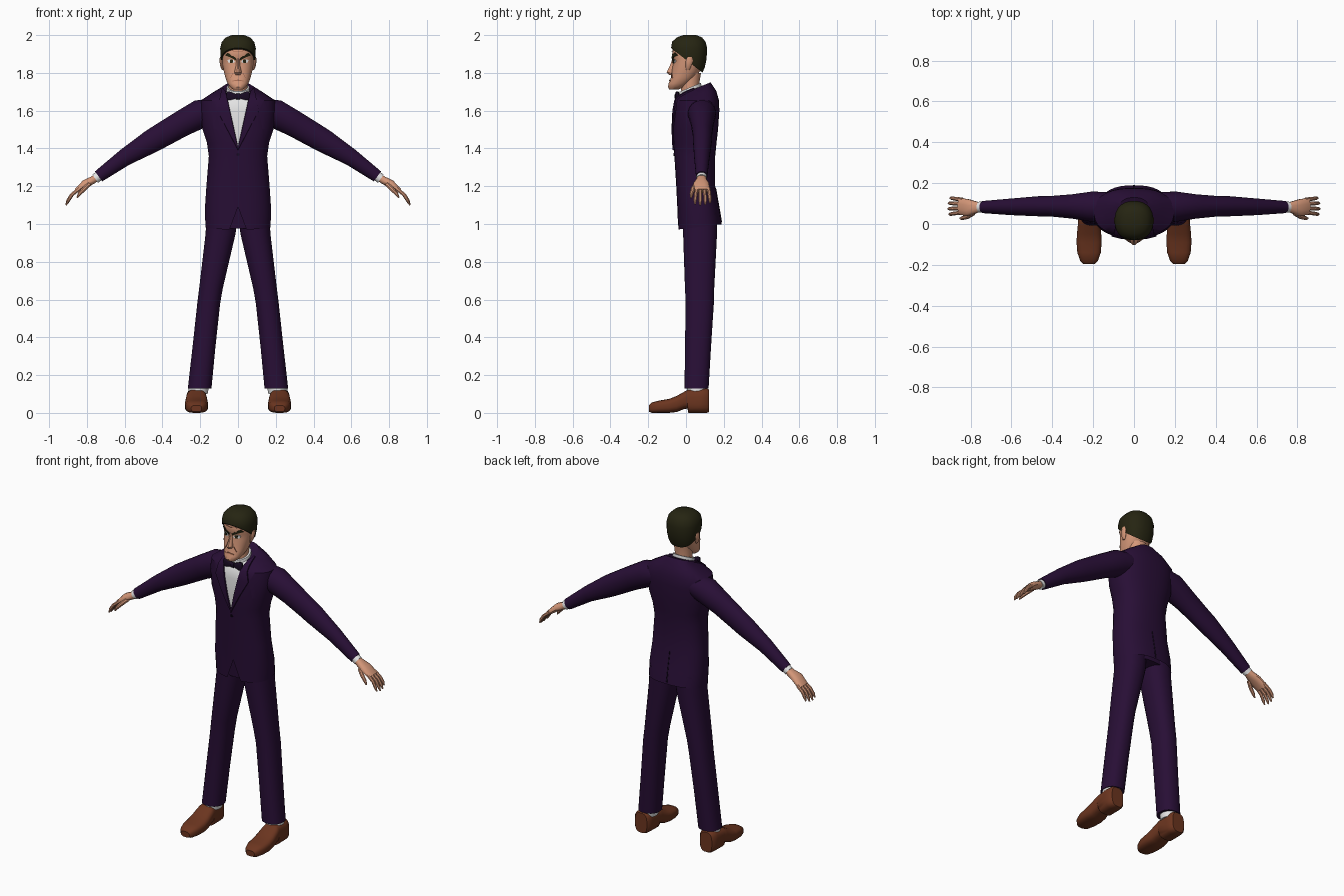
import bpy, bmesh, math
from mathutils import Vector as V
from mathutils.bvhtree import BVHTree


def material(name, rgb):
    m = bpy.data.materials.new(name)
    m.diffuse_color = (*rgb, 1)
    return m


SUIT = material("dark purple cloth", (0.021, 0.0045, 0.036))
WHITE = material("white cotton", (0.78, 0.78, 0.78))
SKIN = material("skin", (0.66, 0.31, 0.19))
SHADE = material("skin crease", (0.36, 0.14, 0.08))
HAIR = material("dark hair", (0.019, 0.018, 0.006))
SHOE = material("brown leather", (0.15, 0.036, 0.014))
BOW = material("black purple satin", (0.009, 0.003, 0.016))


def zring(z, hx, yf, yb, cx=0, tilt=0):
    """Level cross-section; tilt lifts its back and lowers its front."""
    return V((cx, (yf + yb) / 2, z)), V((hx, 0, 0)), V((0, (yb - yf) / 2, tilt))


def tube(points):
    """Cross-sections along a path of (x, y, z, half depth, half height)."""
    rings = []
    for i, (x, y, z, ry, rp) in enumerate(points):
        a, b = points[max(i - 1, 0)], points[min(i + 1, len(points) - 1)]
        d = V((b[0] - a[0], 0, b[2] - a[2])).normalized()
        rings.append((V((x, y, z)), V((0, ry, 0)), V((-d.z, 0, d.x)) * rp))
    return rings


def loft(rings, n=24, e=2.0, bm=None, caps=True):
    """Skin superellipse rings together."""
    bm = bm or bmesh.new()
    loops = []
    for c, u, v in rings:
        loop = []
        for i in range(n):
            t = 2 * math.pi * (i + 0.5) / n
            ct, st = math.cos(t), math.sin(t)
            loop.append(bm.verts.new(c + u * math.copysign(abs(ct) ** (2 / e), ct)
                                     + v * math.copysign(abs(st) ** (2 / e), st)))
        loops.append(loop)
    for a, b in zip(loops, loops[1:]):
        for i in range(n):
            j = (i + 1) % n
            bm.faces.new((a[i], a[j], b[j], b[i]))
    if caps:
        bm.faces.new(loops[0])
    bm.faces.new(loops[-1])
    bmesh.ops.recalc_face_normals(bm, faces=bm.faces)
    return bm


def done(name, bm, *mats, mirror=False, angle=40):
    me = bpy.data.meshes.new(name)
    bm.to_mesh(me)
    for m in mats:
        me.materials.append(m)
    for p in me.polygons:
        p.use_smooth = True
    me.set_sharp_from_angle(angle=math.radians(angle))
    ob = bpy.data.objects.new(name, me)
    bpy.context.collection.objects.link(ob)
    if mirror:
        ob.modifiers.new("Mirror", 'MIRROR').use_clip = False
    return ob


# jacket body, with the shirt opening, lapels and front hem cut into it
jacket = loft([
    zring(0.985, 0.173, -0.042, 0.19, tilt=0.014), zring(1.08, 0.176, -0.046, 0.178),
    zring(1.2, 0.168, -0.052, 0.155), zring(1.36, 0.155, -0.062, 0.155),
    zring(1.43, 0.165, -0.067, 0.162), zring(1.5, 0.188, -0.07, 0.17),
    zring(1.6, 0.2, -0.067, 0.177), zring(1.655, 0.196, -0.058, 0.175),
    zring(1.69, 0.14, -0.043, 0.16, tilt=0.016),
    zring(1.72, 0.078, -0.02, 0.13, tilt=0.03)], n=32, e=2.4, caps=False)


def cut(bm, p, q, zmin, zmax):
    """Score the front along the line p-q (x, z) and its mirror image."""
    for s in (1, -1):
        faces = [f for f in bm.faces if f.calc_center_median().y < 0.04
                 and zmin < f.calc_center_median().z < zmax]
        geom = set(faces)
        for f in faces:
            geom.update(f.edges, f.verts)
        bmesh.ops.bisect_plane(bm, geom=list(geom), plane_co=(s * p[0], 0, p[1]),
                               plane_no=(q[1] - p[1], 0, -s * (q[0] - p[0])))


cut(jacket, (0, 1.41), (0.055, 1.66), 1.37, 1.8)
cut(jacket, (0, 1.39), (0.11, 1.6), 1.37, 1.8)
cut(jacket, (0.11, 1.6), (0.085, 1.72), 1.53, 1.8)
cut(jacket, (0, 1.09), (0.045, 0.97), 0.9, 1.15)
lapels, hem = [], []
for f in jacket.faces:
    c = f.calc_center_median()
    x = abs(c.x)
    if c.y < 0.04 and c.z > 1.37:
        if x < 0.22 * (c.z - 1.41):
            f.material_index = 1
        elif x < 0.524 * (c.z - 1.39) and x < 0.11 - 0.208 * (c.z - 1.6):
            lapels.append(f)
    elif c.y < 0 and x < 0.375 * (1.09 - c.z):
        hem.append(f)
jacket.normal_update()
bmesh.ops.inset_region(jacket, faces=lapels, thickness=0.002, depth=0.007)
bmesh.ops.delete(jacket, geom=hem, context='FACES')
jacket_tree = BVHTree.FromBMesh(jacket)
done("jacket", jacket, SUIT, WHITE)

# hips and trouser legs
done("hips", loft([zring(0.985, 0.15, -0.02, 0.165, tilt=0.01),
                   zring(1.12, 0.16, -0.03, 0.155)], e=2.4), SUIT)
done("trouser_leg", loft([
    zring(0.13, 0.063, -0.008, 0.12, 0.203), zring(0.35, 0.061, -0.006, 0.133, 0.18),
    zring(0.58, 0.061, -0.002, 0.148, 0.155), zring(0.66, 0.063, -0.006, 0.15, 0.143),
    zring(0.95, 0.08, -0.016, 0.165, 0.092),
    zring(1.06, 0.082, -0.02, 0.165, 0.085)], e=2.3), SUIT, mirror=True)
done("sock", loft([zring(0.10, 0.052, 0.005, 0.11, 0.212),
                   zring(0.145, 0.055, 0.002, 0.114, 0.206)], n=16), WHITE, mirror=True)

# shoes: sections from toe to heel (y, half width, bottom, top)
shoe = [(-0.196, 0.028, 0.006, 0.04), (-0.18, 0.044, 0, 0.056), (-0.14, 0.058, 0, 0.066),
        (-0.09, 0.062, 0, 0.074), (-0.05, 0.06, 0.004, 0.09), (-0.01, 0.056, 0.02, 0.112),
        (0.008, 0.054, 0.022, 0.121), (0.012, 0.054, 0, 0.123), (0.08, 0.054, 0, 0.13),
        (0.11, 0.05, 0, 0.13), (0.121, 0.04, 0.004, 0.124)]
done("shoe", loft([(V((0.22, y, (a + b) / 2)), V((hx, 0, 0)), V((0, 0, (b - a) / 2)))
                   for y, hx, a, b in shoe], n=20, e=3), SHOE, mirror=True)

# sleeves and cuffs
done("sleeve", loft(tube([
    (0.11, 0.085, 1.607, 0.07, 0.062), (0.20, 0.085, 1.583, 0.075, 0.077),
    (0.30, 0.086, 1.53, 0.06, 0.07), (0.40, 0.087, 1.472, 0.051, 0.066),
    (0.46, 0.087, 1.437, 0.05, 0.063), (0.60, 0.084, 1.352, 0.041, 0.046),
    (0.738, 0.083, 1.252, 0.03, 0.033)]), n=20), SUIT, mirror=True)
done("shirt_cuff", loft(tube([(0.72, 0.083, 1.265, 0.027, 0.027),
                              (0.756, 0.083, 1.24, 0.027, 0.027)]), n=16), WHITE, mirror=True)

# hands: palm, four fingers and a thumb
hand = loft(tube([(0.735, 0.083, 1.255, 0.021, 0.019), (0.77, 0.082, 1.232, 0.028, 0.021),
                  (0.81, 0.08, 1.213, 0.042, 0.021), (0.855, 0.087, 1.175, 0.042, 0.014)]),
            n=12, e=2.4)
for y, spread, reach in ((0.120, 0.007, 0.86), (0.099, 0.003, 0.97),
                         (0.077, -0.002, 1), (0.056, -0.008, 0.93)):
    loft(tube([(0.84, y, 1.187, 0.010, 0.011),
               (0.84 + 0.042 * reach, y + spread / 2, 1.187 - 0.034 * reach, 0.010, 0.010),
               (0.84 + 0.062 * reach, y + spread, 1.187 - 0.066 * reach, 0.009, 0.009),
               (0.84 + 0.071 * reach, y + spread, 1.187 - 0.088 * reach, 0.004, 0.004)]),
         n=8, bm=hand)
loft(tube([(0.785, 0.055, 1.215, 0.013, 0.014), (0.815, 0.036, 1.185, 0.012, 0.012),
           (0.84, 0.029, 1.158, 0.010, 0.010), (0.852, 0.027, 1.138, 0.004, 0.004)]),
     n=8, bm=hand)
done("hand", hand, SKIN, mirror=True)

# neck, shirt collar and bow tie
done("neck", loft([zring(1.65, 0.05, -0.022, 0.075), zring(1.74, 0.05, -0.028, 0.07),
                   zring(1.80, 0.052, -0.02, 0.08)], n=20), SKIN)
done("shirt_collar", loft([zring(1.66, 0.068, -0.036, 0.09, tilt=0.01),
                           zring(1.724, 0.06, -0.034, 0.08, tilt=0.024)], n=24), WHITE)
bow = loft([(V((x, -0.046, 1.675)), V((0, t, 0)), V((0, 0, h)))
            for x, t, h in ((0, 0.008, 0.012), (0.012, 0.008, 0.013),
                            (0.045, 0.012, 0.027), (0.062, 0.006, 0.025))], n=12, e=3)
loft([(V((x, -0.05, 1.675)), V((0, 0.011, 0)), V((0, 0, 0.015))) for x in (-0.011, 0.011)],
     n=12, e=3, bm=bow)
done("bow_tie", bow, BOW, mirror=True)

# head, nose and ears
head = loft([
    zring(1.712, 0.026, -0.088, -0.04), zring(1.725, 0.042, -0.096, -0.01),
    zring(1.745, 0.056, -0.092, 0.02), zring(1.775, 0.067, -0.08, 0.05),
    zring(1.81, 0.076, -0.076, 0.075), zring(1.845, 0.082, -0.069, 0.088),
    zring(1.875, 0.084, -0.068, 0.095), zring(1.89, 0.084, -0.075, 0.098),
    zring(1.93, 0.082, -0.07, 0.098), zring(1.97, 0.06, -0.045, 0.08)], n=28, e=2.3)
head_tree = BVHTree.FromBMesh(head)
done("head", head, SKIN)
done("nose", loft([zring(1.875, 0.009, -0.073, -0.04), zring(1.835, 0.012, -0.087, -0.04),
                   zring(1.803, 0.02, -0.104, -0.04), zring(1.79, 0.015, -0.09, -0.04)],
                  n=12), SKIN)
done("ear", loft([zring(1.815, 0.004, 0.0, 0.018, 0.08), zring(1.83, 0.009, -0.002, 0.026, 0.084),
                  zring(1.865, 0.011, -0.002, 0.038, 0.088),
                  zring(1.885, 0.006, 0.008, 0.032, 0.09)], n=12), SKIN, mirror=True)

# hair cap, trimmed along a line sloping from forehead to nape
hair = loft([
    zring(1.795, 0.066, -0.01, 0.085), zring(1.83, 0.083, -0.05, 0.1),
    zring(1.87, 0.092, -0.074, 0.109), zring(1.93, 0.095, -0.08, 0.113),
    zring(1.965, 0.086, -0.074, 0.104), zring(1.988, 0.064, -0.048, 0.085),
    zring(2.0, 0.034, -0.015, 0.055)], n=24, e=2.3)
bmesh.ops.bisect_plane(hair, geom=hair.verts[:] + hair.edges[:] + hair.faces[:],
                       plane_co=(0, -0.08, 1.932), plane_no=(0, 0.125, 0.16), clear_inner=True)
bmesh.ops.holes_fill(hair, edges=[e for e in hair.edges if e.is_boundary])
done("hair", hair, HAIR)


def patch(name, tree, mat, pts, off=0.004, side=-1):
    """Thin plate laid on a surface from the front (or back), outline in (x, z)."""
    bm = bmesh.new()
    hits = [tree.ray_cast(V((x, side, z)), V((0, -side, 0)))[0] for x, z in pts]
    outer = [bm.verts.new(h + V((0, side * off, 0))) for h in hits]
    inner = [bm.verts.new(h - V((0, side * 0.003, 0))) for h in hits]
    bm.faces.new(outer)
    bm.faces.new(inner[::-1])
    for i in range(len(pts)):
        j = (i + 1) % len(pts)
        bm.faces.new((outer[i], inner[i], inner[j], outer[j]))
    bmesh.ops.recalc_face_normals(bm, faces=bm.faces)
    done(name, bm, mat, mirror=True)


# face details
patch("eyebrow", head_tree, HAIR, [(0.011, 1.866), (0.012, 1.88), (0.035, 1.895),
                                   (0.056, 1.907), (0.07, 1.893), (0.04, 1.882)], 0.006)
patch("eye", head_tree, WHITE, [(0.016, 1.858), (0.03, 1.851), (0.052, 1.855),
                                (0.056, 1.868), (0.04, 1.873), (0.022, 1.867)])
patch("pupil", head_tree, HAIR, [(0.028, 1.853), (0.041, 1.853), (0.043, 1.872),
                                 (0.027, 1.869)], 0.0055)
patch("mouth", head_tree, SHADE, [(0, 1.758), (0.03, 1.755), (0.03, 1.759), (0, 1.765)])
patch("cheek_crease", head_tree, SHADE, [(0.024, 1.80), (0.027, 1.80), (0.042, 1.772),
                                         (0.039, 1.772)])
patch("forehead_crease", head_tree, SHADE, [(0, 1.912), (0.04, 1.916), (0.04, 1.919),
                                            (0, 1.915)])

# jacket button and back vent
patch("button", jacket_tree, BOW, [(0.001, 1.36), (0.008, 1.364), (0.008, 1.372),
                                   (0.001, 1.376)])
patch("back_vent", jacket_tree, BOW, [(0.0005, 1.01), (0.005, 1.01), (0.002, 1.19),
                                      (0.0005, 1.19)], 0.003, side=1)
